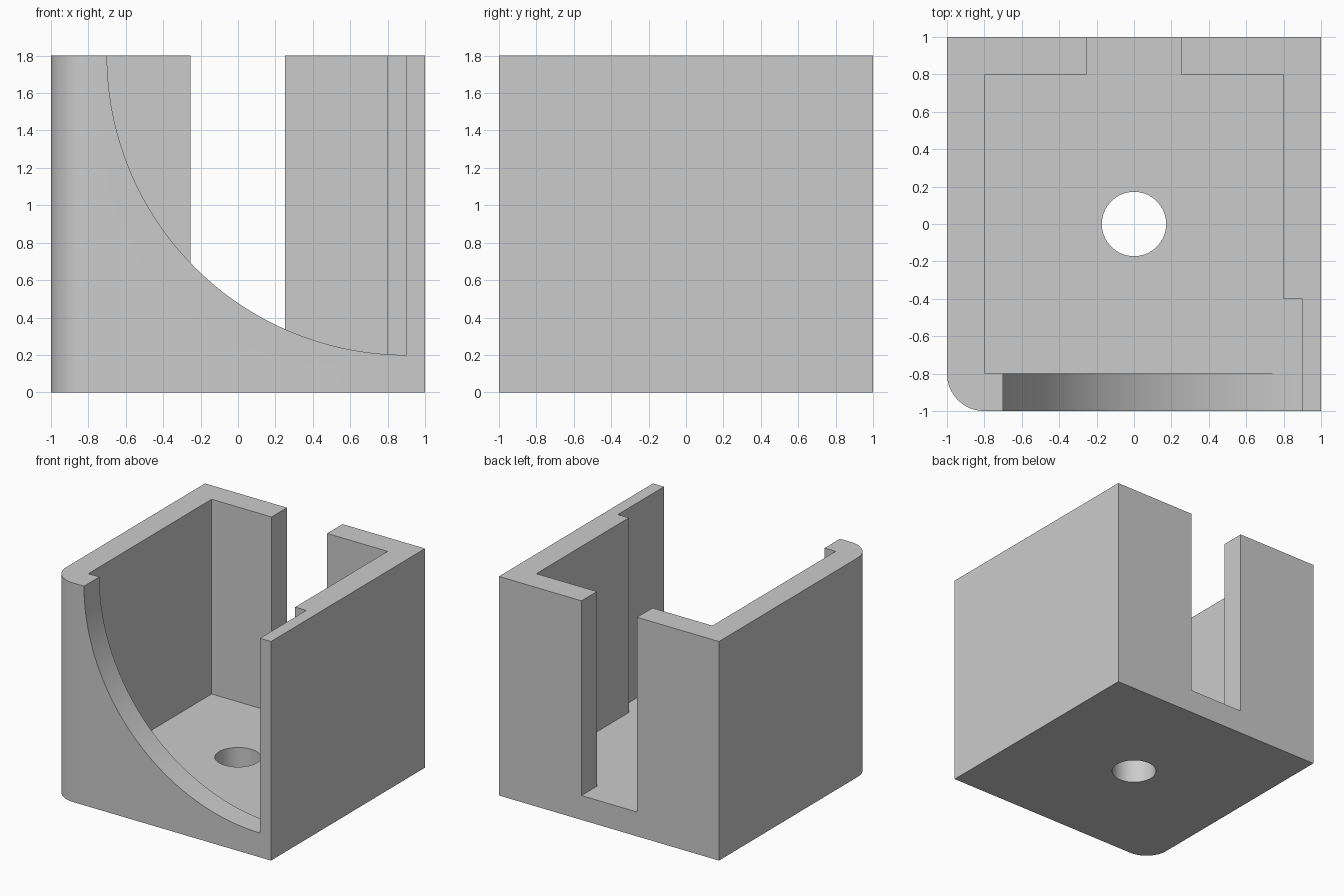
import bpy
import bmesh
from math import sin, cos, radians
from mathutils import Vector

cube = bpy.data.objects.get("Cube")
if cube:
    bpy.data.objects.remove(cube, do_unlink=True)

grey = bpy.data.materials.new("light grey")
grey.use_nodes = True
grey.diffuse_color = (0.6, 0.6, 0.6, 1)
grey.node_tree.nodes["Principled BSDF"].inputs["Base Color"].default_value = grey.diffuse_color


def arc(cx, cy, radius, start, end, steps):
    """Points along a circular arc, angles in degrees."""
    angles = [radians(start + (end - start) * i / steps) for i in range(steps + 1)]
    return [(cx + radius * cos(a), cy + radius * sin(a)) for a in angles]


def prism(name, outline, low, high, along_y=False):
    """Extrude a closed outline along z, or an (x, z) outline along y."""
    bm = bmesh.new()
    place = (lambda p: (p[0], low, p[1])) if along_y else (lambda p: (p[0], p[1], low))
    face = bm.faces.new([bm.verts.new(place(p)) for p in outline])
    depth = Vector((0, high - low, 0) if along_y else (0, 0, high - low))
    grown = bmesh.ops.extrude_face_region(bm, geom=[face])["geom"]
    bmesh.ops.translate(bm, vec=depth, verts=[v for v in grown if isinstance(v, bmesh.types.BMVert)])
    # Close the starting cap if the extrusion removed it
    if not face.is_valid:
        bmesh.ops.holes_fill(bm, edges=bm.edges[:])
    bmesh.ops.recalc_face_normals(bm, faces=bm.faces[:])
    mesh = bpy.data.meshes.new(name)
    bm.to_mesh(mesh)
    bm.free()
    mesh.materials.append(grey)
    obj = bpy.data.objects.new(name, mesh)
    bpy.context.collection.objects.link(obj)
    return obj


# Outer block with one rounded front corner
height, floor, above = 1.8, 0.2, 2.0
block = [(1, -1), (1, 1), (-1, 1)] + arc(-0.8, -0.8, 0.2, 180, 270, 16)
housing = prism("housing", block, 0, height)

# Cavity with the rear slot and the thinned part of the left wall
cavity = [(-0.8, -0.8), (0.9, -0.8), (0.9, -0.4), (0.8, -0.4), (0.8, 0.8),
          (0.25, 0.8), (0.25, 1.1), (-0.255, 1.1), (-0.255, 0.8), (-0.8, 0.8)]

# Curved opening in the front wall
opening = arc(0.9, height, 1.6, 180, 270, 64) + [(0.9, above), (-0.7, above)]

cutters = [
    prism("cavity_cutter", cavity, floor, above),
    prism("front_opening_cutter", opening, -1.1, -0.7, along_y=True),
    prism("floor_hole_cutter", arc(0, 0, 0.172, 0, 360, 64)[:-1], -0.1, 0.5),
]

# Cut the block, then remove the cutters
bpy.ops.object.select_all(action="DESELECT")
bpy.context.view_layer.objects.active = housing
housing.select_set(True)
for cutter in cutters:
    cutter.hide_render = True
    cut = housing.modifiers.new(cutter.name, "BOOLEAN")
    cut.operation = "DIFFERENCE"
    cut.solver = "EXACT"
    cut.object = cutter
    bpy.ops.object.modifier_apply(modifier=cut.name)
    bpy.data.objects.remove(cutter, do_unlink=True)

bpy.ops.object.shade_smooth_by_angle(angle=radians(30))
